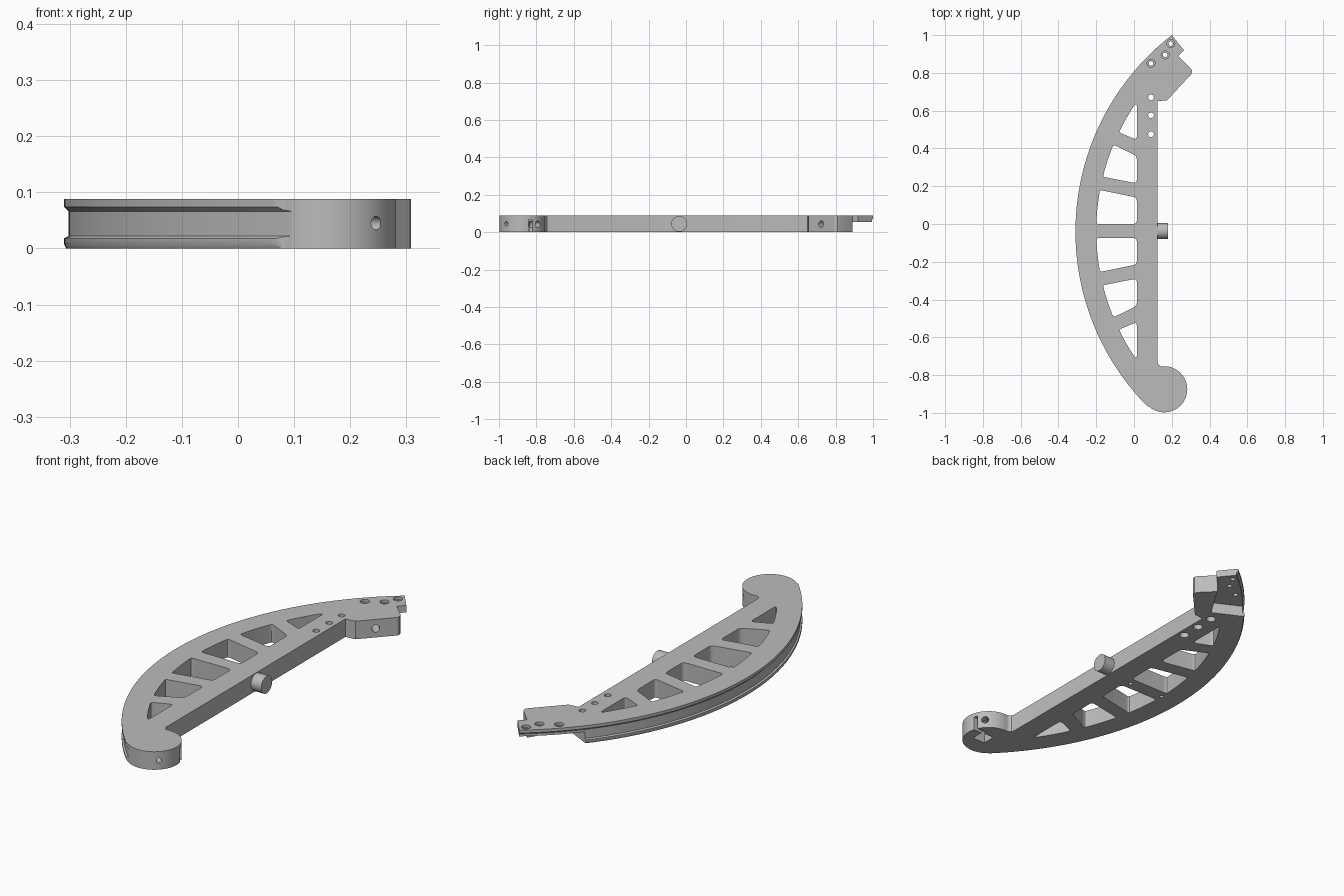
import bpy, bmesh, math
from mathutils import Vector, Matrix

if "Cube" in bpy.data.objects:
    bpy.data.objects.remove(bpy.data.objects["Cube"])

CX, CY, R = 1.005, -0.04, 1.315     # centre and radius of the bowed edge
H = 0.088                           # plate thickness
RIM = 0.11                          # width of the bowed rim
KNOB, KR = Vector((0.16, -0.875)), 0.122

grey = bpy.data.materials.new("plain grey")
grey.use_nodes = True
colour = (0.5, 0.5, 0.5, 1)
grey.diffuse_color = colour
grey.node_tree.nodes["Principled BSDF"].inputs["Base Color"].default_value = colour


def make(name, bm):
    bmesh.ops.recalc_face_normals(bm, faces=bm.faces)
    mesh = bpy.data.meshes.new(name)
    bm.to_mesh(mesh)
    bm.free()
    mesh.materials.append(grey)
    ob = bpy.data.objects.new(name, mesh)
    bpy.context.collection.objects.link(ob)
    return ob


def prism(name, pts, z0, z1):
    bm = bmesh.new()
    face = bm.faces.new([bm.verts.new((p[0], p[1], z0)) for p in pts])
    ext = bmesh.ops.extrude_face_region(bm, geom=[face])
    verts = [v for v in ext["geom"] if isinstance(v, bmesh.types.BMVert)]
    bmesh.ops.translate(bm, verts=verts, vec=(0, 0, z1 - z0))
    return make(name, bm)


def rod(name, start, direction, length, r, r2=None):
    d = Vector(direction).normalized()
    mat = Matrix.Translation(Vector(start) + d * length / 2) @ d.to_track_quat("Z", "Y").to_matrix().to_4x4()
    bm = bmesh.new()
    bmesh.ops.create_cone(bm, cap_ends=True, segments=32, radius1=r,
                          radius2=r if r2 is None else r2, depth=length, matrix=mat)
    return make(name, bm)


def ring(name, profile, a0, a1, n=120):
    """Sweep an (r, z) profile around the bow centre."""
    bm = bmesh.new()
    rows = []
    for i in range(n + 1):
        a = math.radians(a0 + (a1 - a0) * i / n)
        rows.append([bm.verts.new((CX + r * math.cos(a), CY + r * math.sin(a), z)) for r, z in profile])
    for p, q in zip(rows, rows[1:]):
        for j in range(len(profile)):
            k = (j + 1) % len(profile)
            bm.faces.new((p[j], p[k], q[k], q[j]))
    bm.faces.new(rows[0])
    bm.faces.new(rows[-1])
    return make(name, bm)


def bow(r, y0, y1, n):
    ys = [y0 + (y1 - y0) * i / n for i in range(n + 1)]
    return [Vector((CX - math.sqrt(r * r - (y - CY) ** 2), y)) for y in ys]


def rounded(pts, radius):
    """Fillet every sharp corner of a closed outline."""
    out = []
    for i, p in enumerate(pts):
        a, b = pts[i - 1] - p, pts[(i + 1) % len(pts)] - p
        if math.pi - a.angle(b) < 0.35:
            out.append(p)
            continue
        pa = p + a.normalized() * min(radius, a.length * 0.45)
        pb = p + b.normalized() * min(radius, b.length * 0.45)
        for t in (0, 0.2, 0.4, 0.6, 0.8, 1):
            out.append(pa * (1 - t) ** 2 + p * 2 * t * (1 - t) + pb * t * t)
    return out


def cut(body, cutter):
    mod = body.modifiers.new("cut", "BOOLEAN")
    mod.operation = "DIFFERENCE"
    mod.solver = "EXACT"
    mod.object = cutter
    bpy.context.view_layer.objects.active = body
    bpy.ops.object.modifier_apply(modifier=mod.name)
    bpy.data.objects.remove(cutter)


# Plate outline: bowed edge, stepped head, straight spine, round knob
touch = math.degrees(math.atan2(KNOB.y - CY, KNOB.x - CX))
outline = bow(R, CY + R * math.sin(math.radians(touch)), 1.0, 90)
outline += [Vector(p) for p in (
    (0.265, 0.92), (0.235, 0.89), (0.3, 0.825), (0.308, 0.81), (0.305, 0.795),
    (0.175, 0.655), (0.125, 0.65), (0.125, -0.73), (0.129, -0.744), (0.139, -0.752))]
for i in range(48):
    a = math.radians(95 + (touch - 95) * i / 48)
    outline.append(KNOB + KR * Vector((math.cos(a), math.sin(a))))
body = prism("curved_frame", outline, 0, H)

# Windows between the struts, mirrored about the middle strut
windows = (((0.445, 0.64), (0.485, 0.625)), ((0.36, 0.215), (0.42, 0.25)), ((0.14, 0.0), (0.18, 0.0)))
for spine, rim in windows:
    lo, hi = sorted(spine)
    r0, r1 = sorted(rim)
    pts = [Vector((0.015, hi)), *bow(R - RIM, r1, r0, 10), Vector((0.015, lo))]
    for flip in (False, True):
        side = [Vector((p.x, -0.074 - p.y)) for p in pts] if flip else pts
        cut(body, prism("window_cutter", rounded(side, 0.02), -0.1, 0.2))

# Groove and lower bevel along the bowed edge
G = R - 0.008
cut(body, ring("groove_cutter", [(R + 0.01, 0.084), (G, 0.066), (G, 0.022), (R + 0.02, 0.008), (R + 0.04, 0.05)], 120, 240))
cut(body, ring("bevel_cutter", [(R - 0.006, -0.004), (R + 0.01, 0.028), (R + 0.03, -0.004)], 120, 240))

# Recess under the head, leaving a thin tab
recess = [(-0.08, 0.825), (0.13, 0.72), (0.235, 0.89), (0.32, 0.96), (0.25, 1.08), (0.05, 1.08)]
cut(body, prism("recess_cutter", recess, -0.05, 0.054))

# Countersunk holes in the tab
for x, y in ((0.09, 0.85), (0.165, 0.895), (0.195, 0.955)):
    cut(body, rod("hole_cutter", (x, y, -0.02), (0, 0, 1), 0.15, 0.012))
    cut(body, rod("sink_cutter", (x, y, 0.075), (0, 0, 1), 0.05, 0.021))

# Spine holes and blind holes under the middle strut
for y in (0.67, 0.575, 0.475):
    cut(body, rod("hole_cutter", (0.09, y, -0.02), (0, 0, 1), 0.15, 0.015))
    cut(body, rod("sink_cutter", (0.09, y, -0.02), (0, 0, 1), 0.05, 0.022))
for x in (-0.01, -0.2):
    cut(body, rod("blind_cutter", (x, -0.037, -0.02), (0, 0, 1), 0.05, 0.01))

# Side holes in the head and the knob
for start, direction, depth, r in (
        ((0.31, 0.65, 0.043), (-1, 1, 0), 0.19, 0.018),
        ((0.275, -0.99, 0.045), (-1, 1, 0), 0.11, 0.012),
        ((0.28, -0.765, 0.042), (-1, -0.9, 0), 0.12, 0.017)):
    cut(body, rod("side_hole_cutter", start, direction, depth, r))

# Pocket and slot under the knob
cut(body, prism("pocket_cutter", [(0.16, -0.905), (0.23, -0.905), (0.23, -0.84), (0.16, -0.84)], -0.05, 0.06))
cut(body, prism("slot_cutter", [(0.215, -0.842), (0.33, -0.842), (0.33, -0.824), (0.215, -0.824)], -0.05, 0.068))

# Peg on the spine
peg = rod("side_peg", (0.115, -0.037, 0.044), (1, 0, 0), 0.066, 0.042)

for ob in (body, peg):
    bpy.ops.object.select_all(action="DESELECT")
    ob.select_set(True)
    bpy.context.view_layer.objects.active = ob
    bpy.ops.object.shade_smooth_by_angle(angle=math.radians(30))
